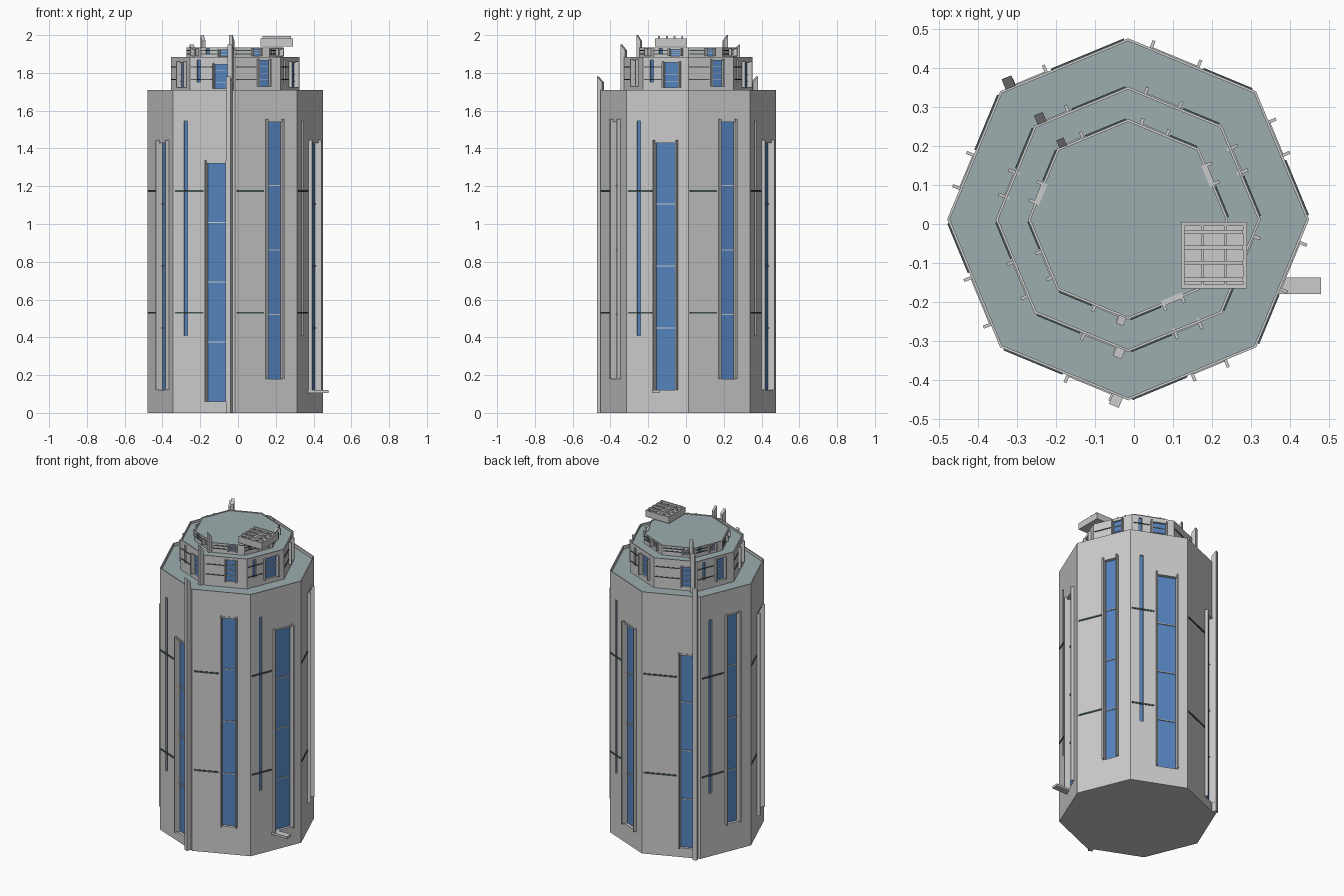
import bpy, bmesh
from math import sin, cos, pi, radians
from mathutils import Vector

if "Cube" in bpy.data.objects:
    bpy.data.objects.remove(bpy.data.objects["Cube"])

CX, CY = -0.015, 0.012


def material(name, color):
    m = bpy.data.materials.new(name)
    m.diffuse_color = (*color, 1)
    m.use_nodes = True
    m.node_tree.nodes["Principled BSDF"].inputs["Base Color"].default_value = m.diffuse_color
    return m


GLASS = material("blue_glass", (0.09, 0.23, 0.52))
DARK = material("dark_trim", (0.06, 0.09, 0.09))
ROOF = material("roof_grey", (0.34, 0.42, 0.43))


def finish(bm, name, mats=()):
    bmesh.ops.recalc_face_normals(bm, faces=bm.faces)
    me = bpy.data.meshes.new(name)
    bm.to_mesh(me)
    bm.free()
    ob = bpy.data.objects.new(name, me)
    bpy.context.collection.objects.link(ob)
    for m in mats:
        me.materials.append(m)
    return ob


def hexa(bm, pts):
    # box from 4 bottom + 4 top corners
    v = [bm.verts.new(p) for p in pts]
    for f in ((3, 2, 1, 0), (4, 5, 6, 7), (0, 1, 5, 4), (1, 2, 6, 5), (2, 3, 7, 6), (3, 0, 4, 7)):
        bm.faces.new([v[k] for k in f])


def box(bm, x, y, z):
    hexa(bm, [(a, b, c) for c in z for a, b in ((x[0], y[0]), (x[1], y[0]), (x[1], y[1]), (x[0], y[1]))])


def wall_box(bm, R, i, s, d, z, drop=0):
    # box on wall i: s along the wall, d outwards; drop lowers the inner top edge
    a = radians(22.5 + 45 * i)
    n, t = Vector((cos(a), sin(a), 0)), Vector((-sin(a), cos(a), 0))
    o = Vector((CX, CY, 0)) + n * R * cos(pi / 8)
    pts = []
    for k, zz in enumerate(z):
        for ss, dd in ((s[0], d[0]), (s[1], d[0]), (s[1], d[1]), (s[0], d[1])):
            low = drop if k and dd == d[0] else 0
            pts.append(o + t * ss + n * dd + Vector((0, 0, zz - low)))
    hexa(bm, pts)


def tier(name, R, base, z0, z1, sink, fin_top, fin_size, proud):
    h, k, L = z1 - z0, (z1 - z0) / 1.71, 2 * R * sin(pi / 8)
    recess = 0.02 if h > 1 else 0.012
    bar = 0.01 if h > 1 else 0.005
    Z = lambda z: z0 + z * k
    S = lambda f: (f - 0.5) * L

    # octagonal shell with sunken roof inside a thin parapet
    bm = bmesh.new()
    ring = [(CX + R * cos(j * pi / 4), CY + R * sin(j * pi / 4)) for j in range(8)]
    lo = [bm.verts.new((x, y, base)) for x, y in ring]
    hi = [bm.verts.new((x, y, z1)) for x, y in ring]
    bm.faces.new(lo[::-1])
    for j in range(8):
        bm.faces.new((lo[j], lo[(j + 1) % 8], hi[(j + 1) % 8], hi[j]))
    top = bm.faces.new(hi)
    bm.normal_update()
    bmesh.ops.inset_region(bm, faces=[top], thickness=0.007)
    inner = bmesh.ops.extrude_discrete_faces(bm, faces=[top])["faces"][0]
    inner.material_index = 1
    bmesh.ops.translate(bm, verts=inner.verts, vec=(0, 0, -sink))
    wall_mat = bpy.data.materials.get("wall_grey") or material("wall_grey", (0.6, 0.62, 0.6))
    body = finish(bm, name + "_walls", (wall_mat, ROOF))

    cut, glass, frame, trim, fins = (bmesh.new() for _ in range(5))
    for i in range(8):
        # tall window, three alternating sizes
        p = i % 3
        f0, f1 = ((0.5, 0.76), (0.455, 0.82), (0.53, 0.88))[p]
        if i == 2:
            f0, f1 = 0.64, 0.89
        b, t = ((0.18, 1.545), (0.12, 1.435), (0.06, 1.325))[p]
        s0, s1, zb, zt = S(f0), S(f1), Z(b), Z(t)
        wall_box(cut, R, i, (s0, s1), (-recess, 0.05), (zb, zt))
        wall_box(glass, R, i, (s0, s1), (-recess - 0.002, -recess + 0.002), (zb, zt))
        for s in (s0, s1):
            wall_box(frame, R, i, (s - 0.004, s + 0.004), (-recess, proud), (zb, zt + 0.01 * min(1, k * 4)))
        wall_box(frame, R, i, (s0, s1), (-recess, 0.003), (zt - bar / 2, zt + bar / 2))
        for q in (0.25, 0.5, 0.75):
            zq = zb + (zt - zb) * q
            wall_box(frame, R, i, (s0, s1), (-recess, -recess + 0.008), (zq - bar / 4, zq + bar / 4))

        # slit window on every other wall
        if i % 2:
            sl = (S(0.2) - 0.01, S(0.2) + 0.01)
            wall_box(cut, R, i, sl, (-0.012, 0.05), (Z(0.41), Z(1.545)))
            wall_box(glass, R, i, sl, (-0.014, -0.01), (Z(0.41), Z(1.545)))

        # dark horizontal trim
        for z in (0.53, 1.175):
            wall_box(trim, R, i, (S(0.03), S(f0 - 0.04)), (-0.002, 0.004), (Z(z) - bar / 2, Z(z) + bar / 2))

        # sloped-top fin beside two of the corners
        if i in (2, 5):
            w = fin_size / 2
            wall_box(fins, R, i, (S(0.92) - w, S(0.92) + w), (-0.002, fin_size), (base, fin_top), 0.03)

    cutter = finish(cut, name + "_window_cutter")
    cutter.hide_render = True
    cutter.hide_viewport = True
    mod = body.modifiers.new("window_openings", "BOOLEAN")
    mod.operation = "DIFFERENCE"
    mod.solver = "EXACT"
    mod.object = cutter
    finish(glass, name + "_glass", (GLASS,))
    finish(frame, name + "_window_frames")
    finish(trim, name + "_trim", (DARK,))
    finish(fins, name + "_fins")


tier("main_tower", 0.464, 0, 0, 1.71, 0.02, 1.78, 0.027, 0.02)
tier("middle_tier", 0.34, 1.69, 1.71, 1.885, 0.013, 1.95, 0.024, 0.018)
tier("top_tier", 0.257, 1.872, 1.885, 1.935, 0.004, 2.0, 0.02, 0.016)

# entrance step
bm = bmesh.new()
box(bm, (0.37, 0.48), (-0.18, -0.137), (0.105, 0.12))
finish(bm, "entrance_step")

# rooftop unit: open tray with crossing bars
bm = bmesh.new()
box(bm, (0.12, 0.29), (-0.165, 0.005), (1.94, 1.95))
for x in ((0.12, 0.13), (0.28, 0.29)):
    box(bm, x, (-0.165, 0.005), (1.95, 1.982))
for y in ((-0.165, -0.155), (-0.005, 0.005)):
    box(bm, (0.13, 0.28), y, (1.95, 1.982))
finish(bm, "rooftop_unit_tray")
bm = bmesh.new()
for y in (-0.142, -0.1, -0.06, -0.02):
    box(bm, (0.13, 0.28), (y - 0.005, y + 0.005), (1.982, 1.994))
for x in (0.175, 0.235):
    box(bm, (x - 0.003, x + 0.003), (-0.155, -0.005), (1.97, 1.983))
finish(bm, "rooftop_unit_slats")
